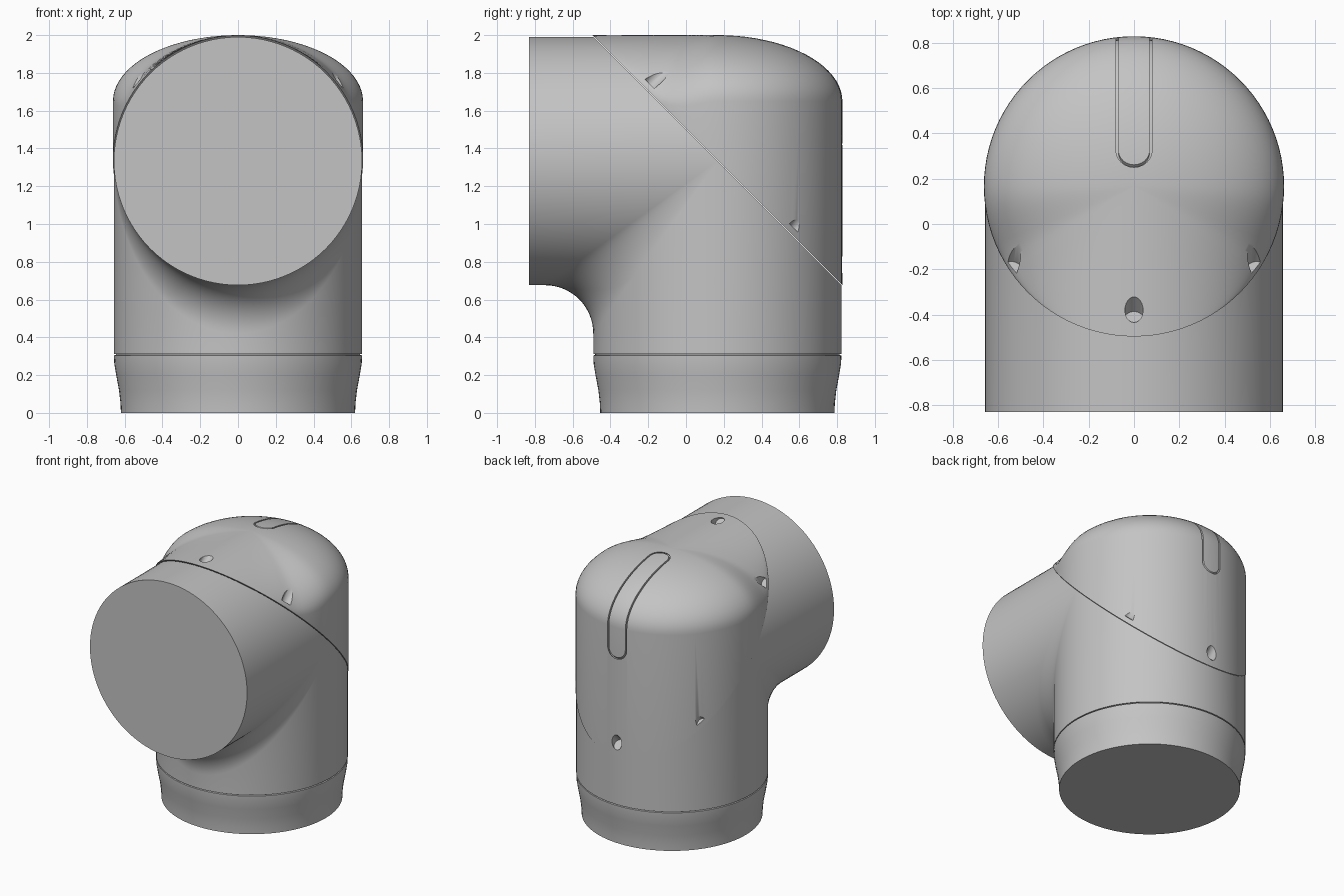
import bpy, bmesh
from math import sin, cos, pi, sqrt
from mathutils import Vector

if "Cube" in bpy.data.objects:
    bpy.data.objects.remove(bpy.data.objects["Cube"])

SEG = 96
R = 0.657                          # pipe radius
YC, ZC = 0.166, 1.333              # where the two pipe axes cross
CENTRE = Vector((0, YC, ZC))
N = Vector((0, 1, 1)).normalized()   # normal of the cover seam
U = Vector((0, -1, 1)).normalized()  # direction up along the seam

grey = bpy.data.materials.new("housing_grey")
grey.use_nodes = True
grey.diffuse_color = (0.55, 0.55, 0.55, 1)
grey.node_tree.nodes["Principled BSDF"].inputs["Base Color"].default_value = (0.55, 0.55, 0.55, 1)


def loft(name, rings, ends=True):
    """Skin a list of equal closed rings, closing both ends if asked."""
    bm = bmesh.new()
    rows = [[bm.verts.new(p) for p in ring] for ring in rings]
    count = len(rows[0])
    for a, b in zip(rows, rows[1:]):
        for i in range(count):
            j = (i + 1) % count
            bm.faces.new((a[i], a[j], b[j], b[i]))
    if ends:
        bm.faces.new(rows[0])
        bm.faces.new(rows[-1])
    bmesh.ops.remove_doubles(bm, verts=bm.verts, dist=1e-5)
    bmesh.ops.recalc_face_normals(bm, faces=bm.faces)
    mesh = bpy.data.meshes.new(name)
    bm.to_mesh(mesh)
    bm.free()
    mesh.materials.append(grey)
    obj = bpy.data.objects.new(name, mesh)
    bpy.context.collection.objects.link(obj)
    return obj


def activate(obj):
    bpy.ops.object.select_all(action='DESELECT')
    obj.select_set(True)
    bpy.context.view_layer.objects.active = obj


def cut(obj, cutter):
    """Subtract the cutter for good and discard it."""
    activate(obj)
    mod = obj.modifiers.new("cut", 'BOOLEAN')
    mod.operation, mod.solver, mod.object = 'DIFFERENCE', 'EXACT', cutter
    bpy.ops.object.modifier_apply(modifier=mod.name)
    bpy.data.objects.remove(cutter)


def smooth(obj):
    activate(obj)
    bpy.ops.object.shade_smooth_by_angle()


# Elbow body: pipe mouth, filleted inner corner, flat seam, lower pipe
ARC, FILLET = 16, 0.255


def body_ring(step):
    ring = []
    for i in range(SEG):
        a = 2 * pi * i / SEG
        x, d = R * sin(a), R * cos(a)
        if abs(d) < 1e-6:
            d = 0
        if d >= 0:
            f = FILLET * d / R
            t = step / ARC * pi / 2
            y, z = YC - d - f * (1 - sin(t)), ZC - d - f * (1 - cos(t))
        else:
            k = 1 - 2 * step / ARC
            y, z = YC + d * k, ZC - d * k
        ring.append((x, y, z))
    return ring


bend = [body_ring(s) for s in range(ARC + 1)]
mouth = [(x, -0.83, z) for x, y, z in bend[0]]
foot = [(x, y, 0.312) for x, y, z in bend[-1]]
smooth(loft("elbow_body", [mouth] + bend + [foot]))

# Tapered collar with a thin groove under the body
profile = [(0.62, 0), (0.622, 0.05), (0.63, 0.12), (0.645, 0.2), (0.655, 0.26),
           (R, 0.304), (0.647, 0.307), (0.647, 0.33)]
smooth(loft("base_collar", [[(r * cos(2 * pi * i / SEG), YC + r * sin(2 * pi * i / SEG), z)
                             for i in range(SEG)] for r, z in profile]))


# Domed cover: vertical wall on the seam plane, top blending into the pipe
def cover(name, inset):
    r, top, steps = 0.662 - inset, 2 - inset, 20
    angles = [2 * pi * i / SEG for i in range(SEG)]
    rings = []
    for k in range(steps + 1):
        t = sin(max(k, 0.02) / steps * pi / 2)
        ring = []
        for a in angles:
            s = sin(a)
            w = s * s * (3 - 2 * s) if s > 0 else 0
            height = min(0.35, r * (1 - s))
            dome = height * (1 - sqrt(max(0, 1 - t * t)))
            barrel = r * (1 - sqrt(max(0, 1 - (t * cos(a)) ** 2)))
            ring.append((r * t * cos(a), YC - r * t * s, top - dome * (1 - w) - barrel * w))
        rings.append(ring)
    rings.append([(r * cos(a), YC - r * sin(a), top - r * (1 - sin(a))) for a in angles])
    return loft(name, rings)


cap = cover("domed_cover", 0)

# Six screw holes square to the seam
for x, u in [(0, 0.856), (0.54, 0.544), (-0.54, 0.544)]:
    for side in (1, -1):
        hole = []
        for n in (0.035, 0.6):
            c = CENTRE + Vector((x, 0, 0)) + U * u * side + N * n
            hole.append([c + Vector((0.04 * cos(2 * pi * i / 24), 0, 0)) + U * 0.04 * sin(2 * pi * i / 24)
                         for i in range(24)])
        cut(cap, loft("hole_cutter", hole))


# Shallow round-ended groove running over the top and down the back
def slot(shrink, n):
    ring = []
    for end in (1, -1):
        for i in range(13):
            a = pi * i / 12
            x = (0.08 - shrink) * cos(a) * end
            u = (0.35 + (0.06 - shrink * 0.75) * sin(a)) * end
            ring.append(CENTRE + Vector((x, 0, 0)) + U * u + N * n)
    return ring


groove = loft("groove_cutter", [slot(0, 0.3), slot(0, 1.2), slot(0.011, 1.2),
                                slot(0.011, 0.3), slot(0, 0.3)], ends=False)
cut(groove, cover("groove_core", 0.012))
cut(cap, groove)
smooth(cap)
